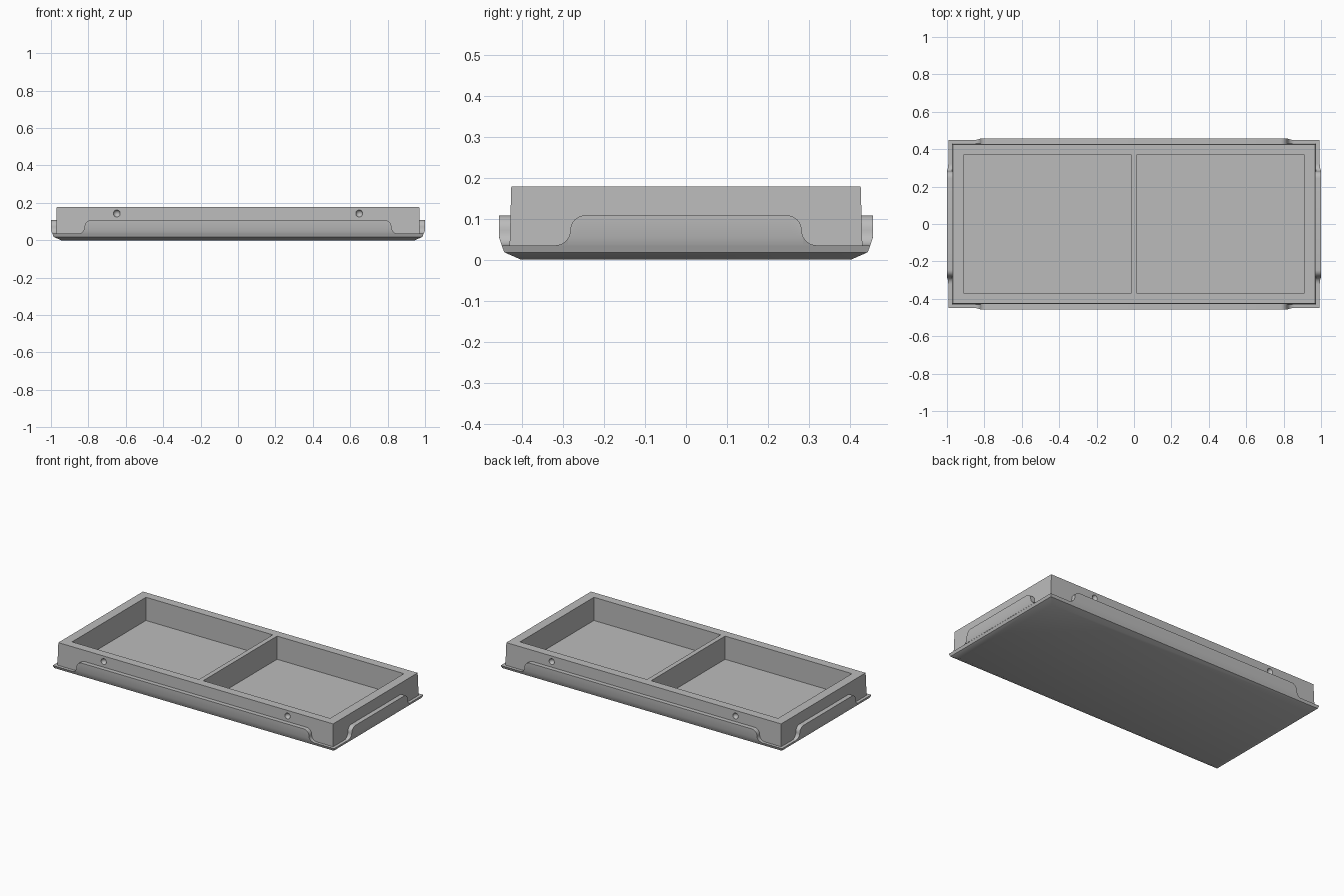
import bpy, bmesh, math
from mathutils import Matrix

if "Cube" in bpy.data.objects:
    bpy.data.objects.remove(bpy.data.objects["Cube"])

grey = bpy.data.materials.new("plain grey")
grey.diffuse_color = (0.5, 0.5, 0.5, 1)
grey.use_nodes = True
grey.node_tree.nodes["Principled BSDF"].inputs["Base Color"].default_value = grey.diffuse_color

HX, HY = 0.97, 0.427          # half size of the tray wall
FLANGE_Z, KINK_Z, LEDGE_Z = 0.035, 0.055, 0.108
OUT = 0.029                   # how far the ledges stand out


def make(name, bm):
    bmesh.ops.remove_doubles(bm, verts=bm.verts, dist=1e-5)
    bmesh.ops.dissolve_degenerate(bm, edges=bm.edges, dist=1e-5)
    me = bpy.data.meshes.new(name)
    bm.to_mesh(me)
    bm.free()
    ob = bpy.data.objects.new(name, me)
    bpy.context.collection.objects.link(ob)
    me.materials.append(grey)
    return ob


def smooth(ob):
    bpy.ops.object.select_all(action='DESELECT')
    ob.select_set(True)
    bpy.context.view_layer.objects.active = ob
    bpy.ops.object.shade_smooth_by_angle(angle=math.radians(30))


# Tray: stacked rectangles give the chamfered base, flange and tapered wall
levels = [(-0.025, 0), (0.016, 0.018), (0.0225, FLANGE_Z),
          (0.003, FLANGE_Z), (-0.001, 0.178)]
bm = bmesh.new()
rings = []
for off, z in levels:
    rings.append([bm.verts.new((sx * (HX + off), sy * (HY + off), z))
                  for sx, sy in ((-1, -1), (1, -1), (1, 1), (-1, 1))])
for a, b in zip(rings, rings[1:]):
    for i in range(4):
        j = (i + 1) % 4
        bm.faces.new((a[i], a[j], b[j], b[i]))
bm.faces.new(rings[0][::-1])
bm.faces.new(rings[-1])
tray = make("tray", bm)

# Cutters: two pockets and four round dimples in the long walls
bm = bmesh.new()
for s in (-1, 1):
    m = Matrix.Translation((s * 0.4625, 0, 0.13)) @ Matrix.Diagonal((0.895, 0.744, 0.2, 1))
    bmesh.ops.create_cube(bm, size=1, matrix=m)
    for t in (-1, 1):
        bmesh.ops.create_uvsphere(bm, u_segments=20, v_segments=12, radius=0.019,
                                  matrix=Matrix.Translation((s * 0.648, t * 0.43, 0.143)))
cutter = make("pocket_cutter", bm)
cutter.hide_render = True
mod = tray.modifiers.new("pockets", 'BOOLEAN')
mod.object, mod.operation, mod.solver = cutter, 'DIFFERENCE', 'EXACT'
bpy.context.view_layer.objects.active = tray
bpy.ops.object.modifier_apply(modifier=mod.name)
bpy.data.objects.remove(cutter)
smooth(tray)


def slope(z):
    t = (z - FLANGE_Z) / (KINK_Z - FLANGE_Z)
    return 0.0225 + (OUT - 0.0225) * min(max(t, 0), 1)


# Raised ledge on a wall, with S-curved ends that sweep down to the flange
def ledge(name, mid, wall, angle):
    r = (LEDGE_Z - FLANGE_Z) / 2
    n = 8
    half = []
    for i in range(n + 1):                      # concave foot
        a = math.pi / 2 * i / n
        half.append((mid + r - r * math.sin(a), FLANGE_Z + r - r * math.cos(a)))
    for i in range(1, n + 1):                   # convex shoulder
        a = math.pi / 2 * i / n
        half.append((mid - r + r * math.cos(a), LEDGE_Z - r + r * math.sin(a)))
    outline = [(-s, z) for s, z in half] + half[::-1]
    bm = bmesh.new()
    cols = []
    for s, z in outline:
        k = min(z, KINK_Z)
        pts = [(slope(FLANGE_Z), FLANGE_Z), (slope(k), k), (slope(z), z), (-0.01, z)]
        cols.append([bm.verts.new((s, -(wall + o), h)) for o, h in pts])
    for a, b in zip(cols, cols[1:]):
        for i in range(3):
            bm.faces.new((a[i], b[i], b[i + 1], a[i + 1]))
    bm.transform(Matrix.Rotation(angle, 4, 'Z'))
    smooth(make(name, bm))


ledge("front_ledge", 0.82, HY, 0)
ledge("right_ledge", 0.282, HX + 0.001, math.pi / 2)
ledge("back_ledge", 0.82, HY, math.pi)
ledge("left_ledge", 0.282, HX + 0.001, -math.pi / 2)
